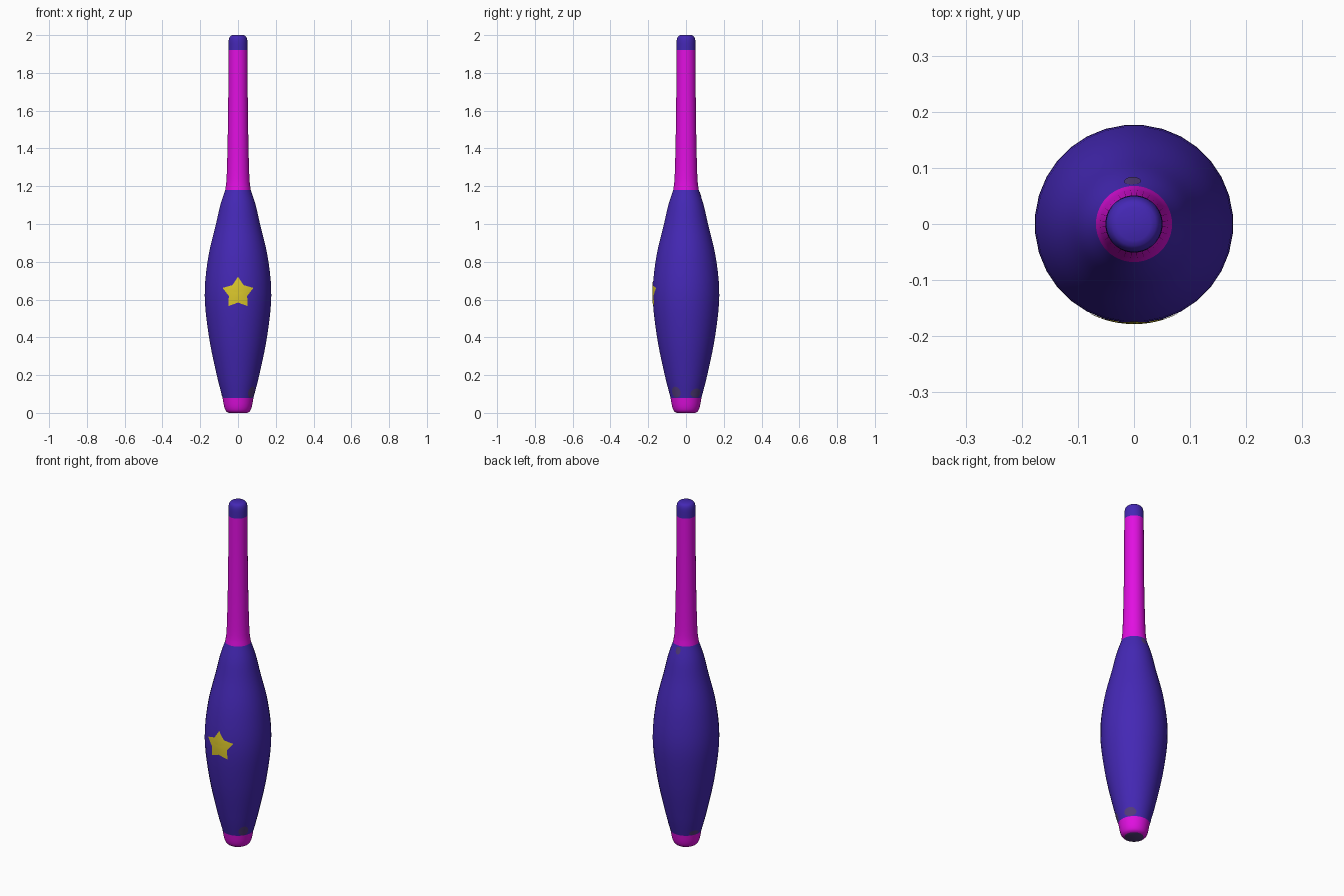
import bpy, bmesh, math
from mathutils import Vector

cube = bpy.data.objects.get("Cube")
if cube:
    bpy.data.objects.remove(cube, do_unlink=True)

SIDES = 32


def material(name, rgb):
    m = bpy.data.materials.new(name)
    m.use_nodes = True
    m.diffuse_color = (*rgb, 1)
    node = next(n for n in m.node_tree.nodes if n.type == 'BSDF_PRINCIPLED')
    node.inputs["Base Color"].default_value = (*rgb, 1)
    node.inputs["Roughness"].default_value = 0.6
    return m


BLUE = material("indigo", (0.058, 0.021, 0.46))
PINK = material("magenta", (0.75, 0.005, 0.75))
YELLOW = material("star yellow", (0.72, 0.58, 0.025))
SCUFF = material("scuffed grey purple", (0.085, 0.045, 0.2))


def smooth_profile(points, steps=4):
    """Catmull-Rom curve through (radius, height) points."""
    pts = [Vector(p) for p in points]
    pts = [2 * pts[0] - pts[1]] + pts + [2 * pts[-1] - pts[-2]]
    out = []
    for a, b, c, d in zip(pts, pts[1:], pts[2:], pts[3:]):
        for k in range(steps):
            t = k / steps
            out.append(0.5 * (2 * b + (c - a) * t + (2 * a - 5 * b + 4 * c - d) * t**2
                              + (3 * b - a - 3 * c + d) * t**3))
    return out + [pts[-2]]


def finish(name, bm, mats):
    me = bpy.data.meshes.new(name)
    bm.to_mesh(me)
    bm.free()
    for m in mats:
        me.materials.append(m)
    me.shade_smooth()
    me.set_sharp_from_angle(angle=math.radians(50))
    ob = bpy.data.objects.new(name, me)
    bpy.context.collection.objects.link(ob)
    return ob


def lathe(name, profile, mats, close_bottom=False, close_top=False):
    bm = bmesh.new()
    rings = []
    for r, z in profile:
        angles = [(j + 0.5) * math.tau / SIDES for j in range(SIDES)]
        rings.append([bm.verts.new((r * math.cos(a), r * math.sin(a), z)) for a in angles])
    for lo, hi in zip(rings, rings[1:]):
        for j in range(SIDES):
            k = (j + 1) % SIDES
            bm.faces.new((lo[j], lo[k], hi[k], hi[j]))
    if close_bottom:
        bm.faces.new(rings[0][::-1]).material_index = len(mats) - 1
    if close_top:
        bm.faces.new(rings[-1])
    return finish(name, bm, mats)


# Turned parts, bottom to top
base = smooth_profile([(0.05, 0), (0.064, 0.01), (0.074, 0.035), (0.082, 0.08)], 3)
body = smooth_profile([(0.082, 0.08), (0.113, 0.2), (0.154, 0.4), (0.177, 0.62),
                       (0.159, 0.82), (0.117, 1.0), (0.094, 1.1), (0.068, 1.18)], 5)
handle = smooth_profile([(0.068, 1.18), (0.061, 1.24), (0.056, 1.4), (0.052, 1.65), (0.051, 1.92)])
cap = smooth_profile([(0.051, 1.92), (0.05, 1.97), (0.043, 1.992), (0.03, 2.0)], 3)
lathe("base_ring", base, [PINK, SCUFF], close_bottom=True)
lathe("club_body", body, [BLUE])
lathe("handle", handle, [PINK])
lathe("end_cap", cap, [BLUE], close_top=True)


def body_radius(z):
    for (r0, z0), (r1, z1) in zip(body, body[1:]):
        if z <= z1:
            return r0 + (r1 - r0) * (z - z0) / (z1 - z0)
    return body[-1][0]


def decal(name, outline, angle, height, mat, lift=0.0015, rings=5):
    """Thin patch wrapped on the body, from a flat outline (across, up)."""
    bm = bmesh.new()

    def place(u, v):
        z = height + v
        r = body_radius(z) + lift
        a = angle + math.asin(max(-1, min(1, u / r)))
        return bm.verts.new((r * math.cos(a), r * math.sin(a), z))

    centre = place(0, 0)
    loops = [[place(u * k / rings, v * k / rings) for u, v in outline]
             for k in range(1, rings + 1)]
    n = len(outline)
    for j in range(n):
        i = (j + 1) % n
        bm.faces.new((centre, loops[0][j], loops[0][i]))
        for a, b in zip(loops, loops[1:]):
            bm.faces.new((a[j], b[j], b[i], a[i]))
    return finish(name, bm, [mat])


# Star on the front, with each edge halved so that it follows the curve
corners = []
for i in range(10):
    a = math.pi / 2 + i * math.pi / 5
    r = 0.051 if i % 2 else 0.086
    corners.append(Vector((r * math.cos(a), r * math.sin(a))))
star = []
for p, q in zip(corners, corners[1:] + corners[:1]):
    star += [p, (p + q) / 2]
decal("front_star", star, -math.pi / 2, 0.635, YELLOW)

# Worn spots: direction in degrees, height, half width, half height
for i, (deg, z, w, h) in enumerate([(-36, 0.11, 0.028, 0.029), (37, 0.105, 0.033, 0.024),
                                    (155, 0.095, 0.03, 0.014), (92, 1.155, 0.015, 0.02)]):
    oval = [(w * math.cos(t * math.tau / 16), h * math.sin(t * math.tau / 16)) for t in range(16)]
    decal(f"worn_spot_{i + 1}", oval, math.radians(deg), z, SCUFF, 0.001, 3)
